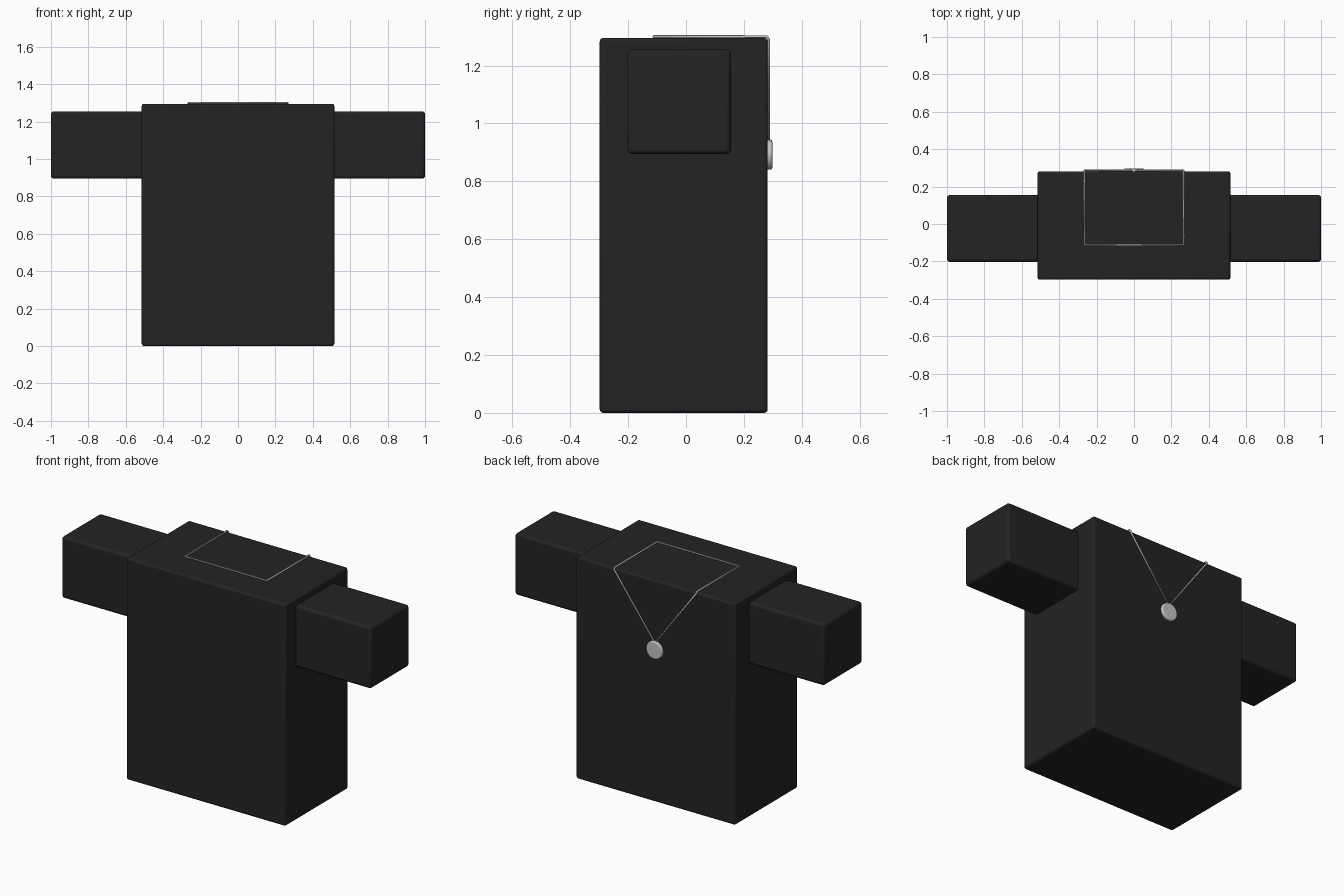
import bpy
import math

if "Cube" in bpy.data.objects:
    bpy.data.objects.remove(bpy.data.objects["Cube"])


def make_material(name, color):
    mat = bpy.data.materials.new(name)
    mat.diffuse_color = (*color, 1.0)
    mat.use_nodes = True
    mat.node_tree.nodes["Principled BSDF"].inputs["Base Color"].default_value = mat.diffuse_color
    return mat


black = make_material("black cloth", (0.017, 0.017, 0.017))
silver = make_material("silver", (0.55, 0.55, 0.55))


def finish(obj, name, mat, bevel, segments=3):
    """Name, colour, round the edges and smooth an object."""
    obj.name = name
    obj.data.materials.append(mat)
    mod = obj.modifiers.new("Rounded edges", "BEVEL")
    mod.width = bevel
    mod.segments = segments
    bpy.ops.object.shade_smooth_by_angle(angle=math.radians(40))
    return obj


def box(name, low, high, mat, bevel):
    center = [(a + b) / 2 for a, b in zip(low, high)]
    bpy.ops.mesh.primitive_cube_add(size=1, location=center)
    obj = bpy.context.object
    obj.scale = [b - a for a, b in zip(low, high)]
    bpy.ops.object.transform_apply(location=False, rotation=False, scale=True)
    return finish(obj, name, mat, bevel)


def chain(name, points, cyclic=False):
    """Thin round cord through the given points."""
    curve = bpy.data.curves.new(name, "CURVE")
    curve.dimensions = "3D"
    curve.bevel_depth = 0.005
    curve.bevel_resolution = 2
    spline = curve.splines.new("POLY")
    spline.points.add(len(points) - 1)
    for p, co in zip(spline.points, points):
        p.co = (*co, 1.0)
    spline.use_cyclic_u = cyclic
    curve.materials.append(silver)
    obj = bpy.data.objects.new(name, curve)
    bpy.context.collection.objects.link(obj)


# Torso block
box("torso", (-0.515, -0.298, 0.0), (0.515, 0.282, 1.295), black, 0.012)

# Sleeves
for side, label in ((-1, "left"), (1, "right")):
    x0, x1 = sorted((side * 0.505, side * 1.0))
    box(label + "_sleeve", (x0, -0.202, 0.895), (x1, 0.155, 1.255), black, 0.015)

# Necklace: around the neck on top, then a V down the back
top, back = 1.300, 0.286
chain("necklace_chain", [
    (0, back, 0.93), (-0.265, back, 1.29), (-0.265, back - 0.008, top),
    (-0.265, -0.112, top), (0.265, -0.112, top),
    (0.265, back - 0.008, top), (0.265, back, 1.29)], cyclic=True)

# Round pendant
bpy.ops.mesh.primitive_cylinder_add(
    vertices=32, radius=0.052, depth=0.022,
    location=(0, 0.287, 0.892), rotation=(math.pi / 2, 0, 0))
finish(bpy.context.object, "pendant", silver, 0.006)
